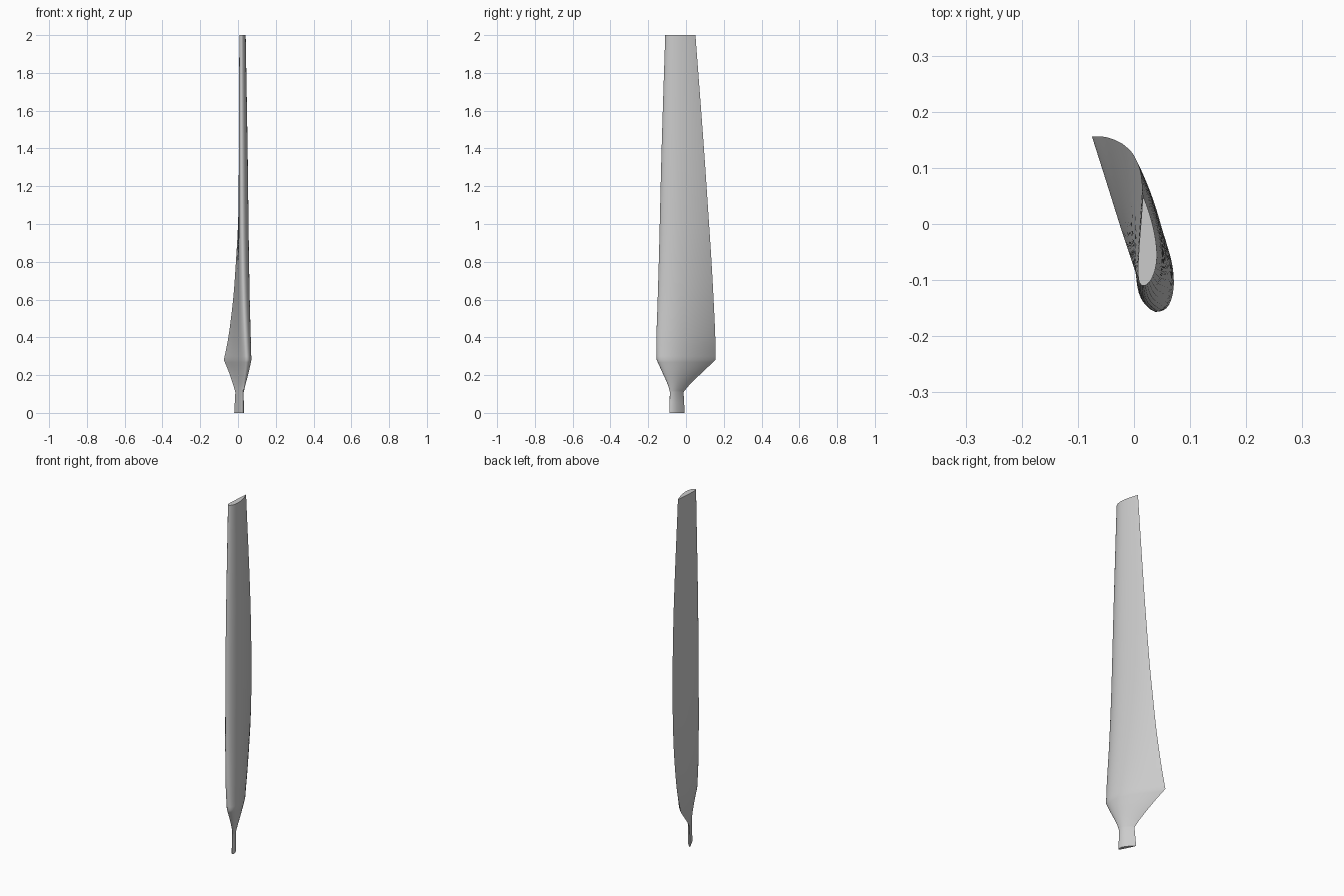
import bpy, bmesh, math

cube = bpy.data.objects.get("Cube")
if cube:
    bpy.data.objects.remove(cube, do_unlink=True)

# Stations: z, leading edge x, y, trailing edge x, y
ROOT = [(0.0, 0.027, -0.088, -0.020, -0.007),
        (0.11, 0.027, -0.085, -0.014, -0.013)]
SHOULDER = [(0.11, 0.027, -0.085, -0.014, -0.013),
            (0.15, 0.034, -0.096, -0.026, 0.020),
            (0.22, 0.045, -0.127, -0.050, 0.092),
            (0.28, 0.052, -0.154, -0.075, 0.156)]
BLADE = [(0.28, 0.052, -0.154, -0.075, 0.156),
         (0.40, 0.044, -0.156, -0.051, 0.155),
         (0.60, 0.034, -0.150, -0.026, 0.146),
         (0.80, 0.028, -0.144, -0.011, 0.135),
         (1.00, 0.024, -0.139, 0.000, 0.122),
         (1.40, 0.020, -0.129, 0.011, 0.095),
         (2.00, 0.017, -0.110, 0.016, 0.050)]


def smooth_stations(st, steps):
    """Cubic interpolation through the stations of one span."""
    def slope(i, k):
        a, b = st[max(i - 1, 0)], st[min(i + 1, len(st) - 1)]
        return (b[k] - a[k]) / (b[0] - a[0])
    out = []
    for i in range(len(st) - 1):
        p, q = st[i], st[i + 1]
        dz = q[0] - p[0]
        for j in range(steps):
            t = j / steps
            row = [p[0] + dz * t]
            for k in range(1, 5):
                row.append((2*t**3 - 3*t**2 + 1) * p[k] + (3*t**2 - 2*t**3) * q[k]
                           + dz * ((t**3 - 2*t**2 + t) * slope(i, k)
                                   + (t**3 - t**2) * slope(i + 1, k)))
            out.append(row)
    return out + [list(st[-1])]


def aerofoil(n=24, thick=0.205, camber=0.05, pos=0.4):
    """Closed unit section, from trailing edge over the top and back below."""
    def point(s, side):
        half = 5 * thick * (0.2969 * math.sqrt(s) - 0.126 * s - 0.3516 * s**2
                            + 0.2843 * s**3 - 0.1036 * s**4)
        if s < pos:
            c = camber / pos**2 * (2 * pos * s - s * s)
        else:
            c = camber / (1 - pos)**2 * (1 - 2 * pos + 2 * pos * s - s * s)
        return s, (c + side * half if 0 < s < 1 else 0.0)
    s = [(1 + math.cos(math.pi * i / n)) / 2 for i in range(n + 1)]
    s[-1] = 0.0
    return [point(v, 1) for v in s] + [point(v, -1) for v in reversed(s[1:-1])]


# Loft the section through all stations
stations = (smooth_stations(ROOT, 2)[:-1] + smooth_stations(SHOULDER, 5)[:-1]
            + smooth_stations(BLADE, 6))
section = aerofoil()
bm = bmesh.new()
rings = []
for z, lx, ly, tx, ty in stations:
    cx, cy = tx - lx, ty - ly
    rings.append([bm.verts.new((lx + cx * s + cy * t, ly + cy * s - cx * t, z))
                  for s, t in section])
n = len(section)
for a, b in zip(rings, rings[1:]):
    for i in range(n):
        j = (i + 1) % n
        bm.faces.new((a[i], a[j], b[j], b[i]))

# Flat root and tip caps
bm.faces.new(rings[0])
bm.faces.new(rings[-1])
bmesh.ops.recalc_face_normals(bm, faces=bm.faces[:])

mesh = bpy.data.meshes.new("rotor_blade")
bm.to_mesh(mesh)
bm.free()
blade = bpy.data.objects.new("rotor_blade", mesh)
bpy.context.collection.objects.link(blade)

# Single light grey finish
grey = bpy.data.materials.new("light_grey")
grey.use_nodes = True
colour = (0.6, 0.6, 0.6, 1.0)
grey.diffuse_color = colour
grey.node_tree.nodes["Principled BSDF"].inputs["Base Color"].default_value = colour
mesh.materials.append(grey)

bpy.ops.object.select_all(action='DESELECT')
blade.select_set(True)
bpy.context.view_layer.objects.active = blade
bpy.ops.object.shade_smooth_by_angle(angle=math.radians(35))
